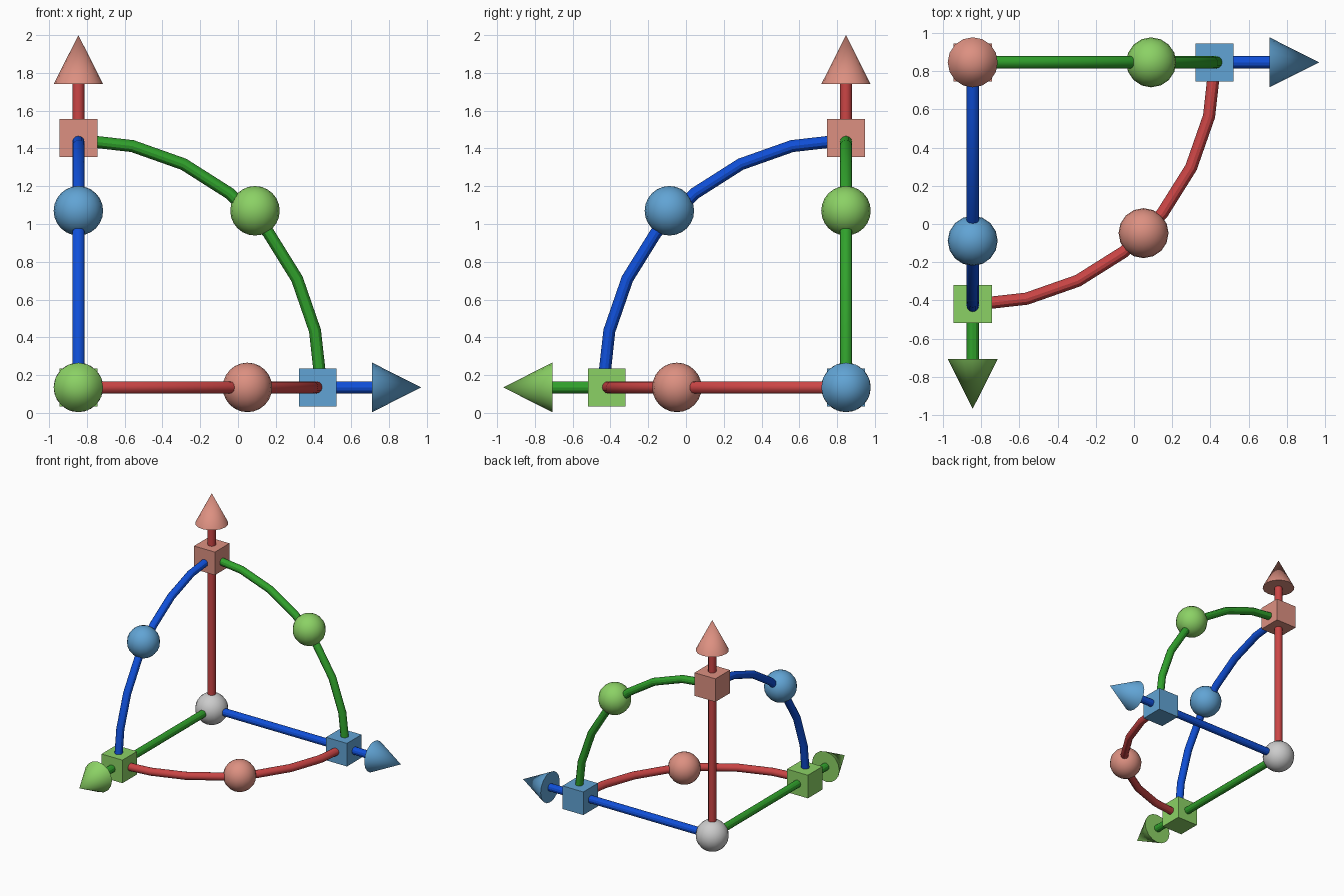
import bpy
from math import sin, cos, pi
from mathutils import Vector

if "Cube" in bpy.data.objects:
    bpy.data.objects.remove(bpy.data.objects["Cube"])

O = Vector((-0.845, 0.847, 0.135))
X, Y, Z = Vector((1, 0, 0)), Vector((0, -1, 0)), Vector((0, 0, 1))
ROD, BALL, CUBE = 0.032, 0.131, 0.2


def mat(name, rgb):
    m = bpy.data.materials.new(name)
    m.diffuse_color = (*rgb, 1)
    m.use_nodes = True
    m.node_tree.nodes["Principled BSDF"].inputs["Base Color"].default_value = m.diffuse_color
    return m


dark = {"red": mat("red", (0.60, 0.06, 0.06)),
        "green": mat("green", (0.03, 0.36, 0.025)),
        "blue": mat("blue", (0.005, 0.08, 0.70))}
light = {"red": mat("light_red", (0.72, 0.28, 0.22)),
         "green": mat("light_green", (0.26, 0.64, 0.13)),
         "blue": mat("light_blue", (0.12, 0.37, 0.66))}


def finish(name, material=None, smooth=True):
    ob = bpy.context.object
    ob.name = name
    if material:
        ob.data.materials.append(material)
    if smooth:
        bpy.ops.object.shade_smooth_by_angle()
    return ob


def ball(name, p, material=None):
    bpy.ops.mesh.primitive_uv_sphere_add(segments=16, ring_count=12, radius=BALL, location=p)
    finish(name, material)


def axis(colour, d, cube_at, tip_at):
    rot = d.to_track_quat('Z', 'Y').to_euler()
    base = tip_at - 0.26
    # straight rod from the origin to the arrow head
    bpy.ops.mesh.primitive_cylinder_add(vertices=12, radius=ROD, depth=base + 0.01,
                                        location=O + d * (base + 0.01) / 2, rotation=rot)
    finish(colour + "_axis_rod", dark[colour])
    # arrow head
    bpy.ops.mesh.primitive_cone_add(vertices=16, radius1=BALL, radius2=0, depth=0.26,
                                    location=O + d * (base + 0.13), rotation=rot)
    finish(colour + "_arrow_head", light[colour])
    # cube handle
    bpy.ops.mesh.primitive_cube_add(size=CUBE, location=O + d * cube_at)
    finish(colour + "_cube_handle", light[colour], False)


def arc(colour, u, v, ru, rv, lift, mid):
    # quarter ring of seven straight tube segments
    cu = bpy.data.curves.new(colour + "_arc", 'CURVE')
    cu.dimensions = '3D'
    cu.bevel_depth = ROD
    cu.bevel_resolution = 4
    cu.use_fill_caps = True
    sp = cu.splines.new('POLY')
    sp.points.add(7)
    for i, p in enumerate(sp.points):
        a = i * pi / 14
        p.co = (*(O + u * ru * cos(a) + v * (rv * sin(a) + lift)), 1)
    ob = bpy.data.objects.new(colour + "_arc", cu)
    bpy.context.collection.objects.link(ob)
    bpy.ops.object.select_all(action='DESELECT')
    ob.select_set(True)
    bpy.context.view_layer.objects.active = ob
    bpy.ops.object.convert(target='MESH')
    finish(colour + "_arc", dark[colour])
    # ball handle halfway round
    ball(colour + "_ball_handle", O + (u + v) * mid, light[colour])


axis("blue", X, 1.267, 1.815)
axis("green", Y, 1.267, 1.815)
axis("red", Z, 1.32, 1.865)

arc("red", X, Y, 1.27, 1.27, 0, 0.895)
arc("green", X, Z, 1.285, 1.3, 0.01, 0.935)
arc("blue", Y, Z, 1.285, 1.3, 0.01, 0.935)

ball("origin_ball", O)
